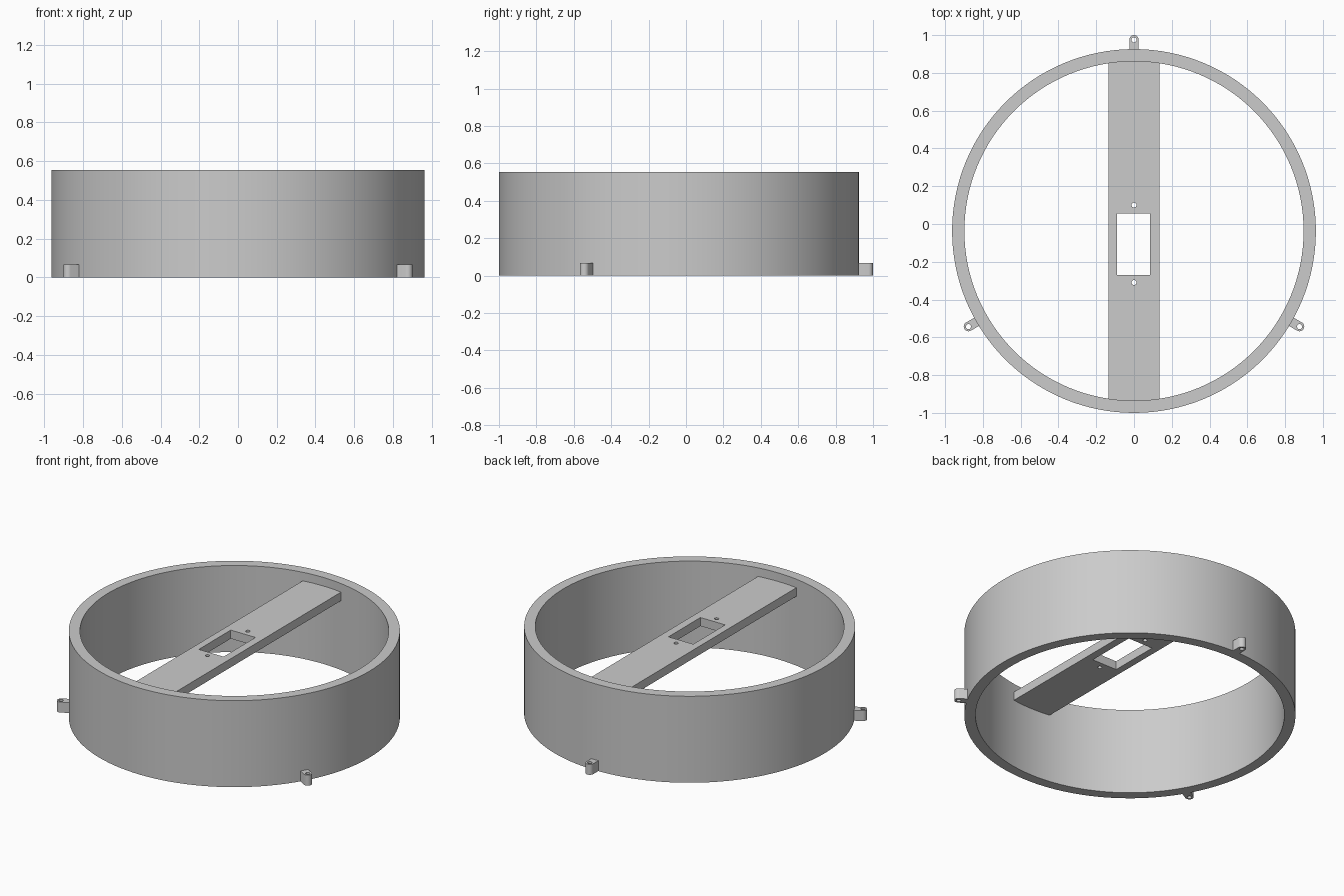
import bpy
from math import pi, sin, cos, asin, radians
from mathutils import Matrix

cube = bpy.data.objects.get("Cube")
if cube:
    bpy.data.objects.remove(cube, do_unlink=True)

CY = -0.037                       # ring centre on y
R_OUT, R_IN, HEIGHT = 0.963, 0.898, 0.555
BAR_HALF, BAR_LOW, BAR_TOP = 0.136, 0.445, 0.5
TAB_R, TAB_DIST, TAB_TOP = 0.025, 1.012, 0.067

grey = bpy.data.materials.new("plain grey")
grey.use_nodes = True
grey.diffuse_color = (0.6, 0.6, 0.6, 1)
grey.node_tree.nodes["Principled BSDF"].inputs["Base Color"].default_value = (0.6, 0.6, 0.6, 1)


def arc(r, start=0.0, end=2 * pi, n=32, x=0.0, y=0.0):
    """Points on an arc; a full circle does not repeat its first point."""
    steps = n if end - start > 6.28 else n - 1
    return [(x + r * cos(start + (end - start) * i / steps),
             y + r * sin(start + (end - start) * i / steps)) for i in range(n)]


def plate(name, loops, low, top):
    """Extrude an outline with holes between two heights."""
    curve = bpy.data.curves.new(name, "CURVE")
    curve.dimensions = "2D"
    curve.fill_mode = "BOTH"
    curve.extrude = (top - low) / 2
    for loop in loops:
        spline = curve.splines.new("POLY")
        spline.points.add(len(loop) - 1)
        for point, (x, y) in zip(spline.points, loop):
            point.co = (x, y, 0, 1)
        spline.use_cyclic_u = True
    obj = bpy.data.objects.new(name, curve)
    bpy.context.collection.objects.link(obj)
    bpy.ops.object.select_all(action="DESELECT")
    obj.select_set(True)
    bpy.context.view_layer.objects.active = obj
    bpy.ops.object.convert(target="MESH")
    obj = bpy.context.object
    obj.data.transform(Matrix.Translation((0, 0, (low + top) / 2)))
    # Weld the caps to the walls
    bpy.ops.object.mode_set(mode="EDIT")
    bpy.ops.mesh.select_all(action="SELECT")
    bpy.ops.mesh.remove_doubles(threshold=0.0001)
    bpy.ops.mesh.normals_make_consistent(inside=False)
    bpy.ops.object.mode_set(mode="OBJECT")
    bpy.ops.object.shade_smooth_by_angle(angle=radians(30))
    obj.data.materials.clear()
    obj.data.materials.append(grey)
    obj.location.y = CY
    return obj


# Open ring wall
plate("ring_wall", [arc(R_OUT, n=128), arc(R_IN, n=128)], 0, HEIGHT)

# Cross bar with round ends set into the wall, a window and two screw holes
end_r = R_IN + 0.01
a = asin(BAR_HALF / end_r)
outline = arc(end_r, pi / 2 - a, pi / 2 + a, 12) + arc(end_r, 1.5 * pi - a, 1.5 * pi + a, 12)
window = [(-0.09, -0.232), (0.086, -0.232), (0.086, 0.092), (-0.09, 0.092)]
holes = [arc(0.013, n=24, y=y) for y in (0.137, -0.273)]
plate("cross_bar", [outline, window] + holes, BAR_LOW, BAR_TOP)

# Three screw tabs around the foot of the ring
for name, angle in (("back_tab", 90), ("right_tab", 210), ("left_tab", 330)):
    shape = [(R_OUT - 0.02, -TAB_R)] + arc(TAB_R, -pi / 2, pi / 2, 17, x=TAB_DIST)
    shape.append((R_OUT - 0.02, TAB_R))
    tab = plate(name, [shape, arc(0.0135, n=24, x=TAB_DIST)], 0, TAB_TOP)
    tab.rotation_euler.z = radians(angle)
